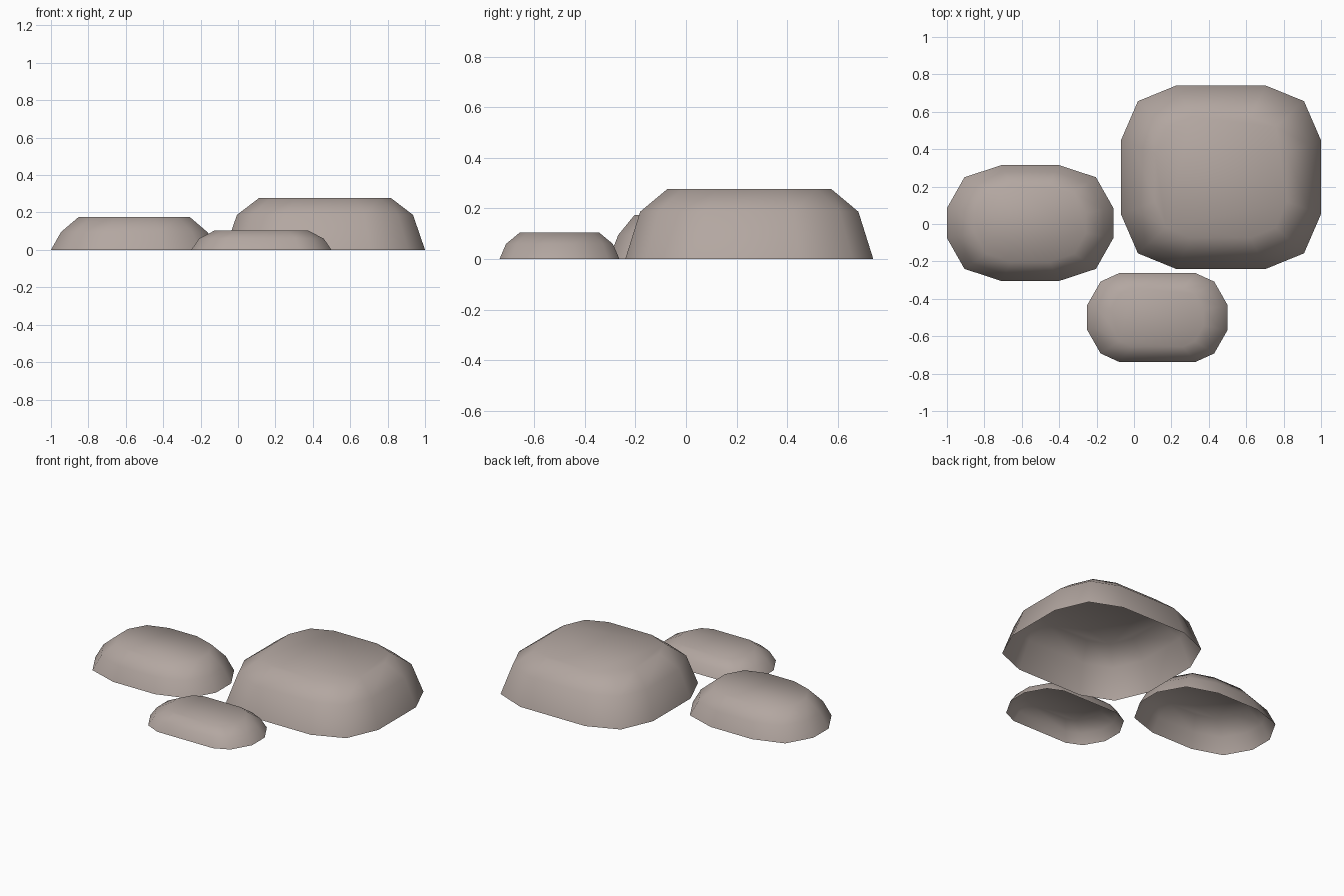
import bpy

if "Cube" in bpy.data.objects:
    bpy.data.objects.remove(bpy.data.objects["Cube"])

stone = bpy.data.materials.new("warm grey stone")
stone.diffuse_color = (0.45, 0.385, 0.355, 1)
stone.use_nodes = True
stone.node_tree.nodes["Principled BSDF"].inputs["Base Color"].default_value = stone.diffuse_color


def outline(hx, hy, fx, fy, k):
    """Twelve-sided rounded rectangle: flat half-lengths fx, fy; corner point at ratio k."""
    q = [(hx, fy), (hx * k, hy * k), (fx, hy)]
    pts = list(q)
    pts += [(-x, y) for x, y in reversed(q)]
    pts += [(-x, -y) for x, y in q]
    pts += [(x, -y) for x, y in reversed(q)]
    return pts


def rock(name, centre, half, flat, k, rings):
    """Open-bottomed boulder: the same outline shrunk at each (height, scale)."""
    base = outline(*half, *flat, k)
    n = len(base)
    verts = [(centre[0] + x * s, centre[1] + y * s, z) for z, s in rings for x, y in base]
    faces = [(r * n + i, r * n + (i + 1) % n, (r + 1) * n + (i + 1) % n, (r + 1) * n + i)
             for r in range(len(rings) - 1) for i in range(n)]
    faces.append(tuple(range((len(rings) - 1) * n, len(rings) * n)))  # flat top
    me = bpy.data.meshes.new(name)
    me.from_pydata(verts, [], faces)
    me.materials.append(stone)
    me.shade_smooth()
    ob = bpy.data.objects.new(name, me)
    bpy.context.collection.objects.link(ob)


rock("large_rock", (0.465, 0.25), (0.535, 0.49), (0.24, 0.197), 0.83,
     [(0, 1), (0.187, 0.88), (0.277, 0.66)])
rock("medium_rock", (-0.555, 0.005), (0.445, 0.31), (0.153, 0.08), 0.79,
     [(0, 1), (0.095, 0.88), (0.175, 0.67)])
rock("small_rock", (0.125, -0.5), (0.375, 0.237), (0.205, 0.067), 0.81,
     [(0, 1), (0.06, 0.89), (0.105, 0.66)])
